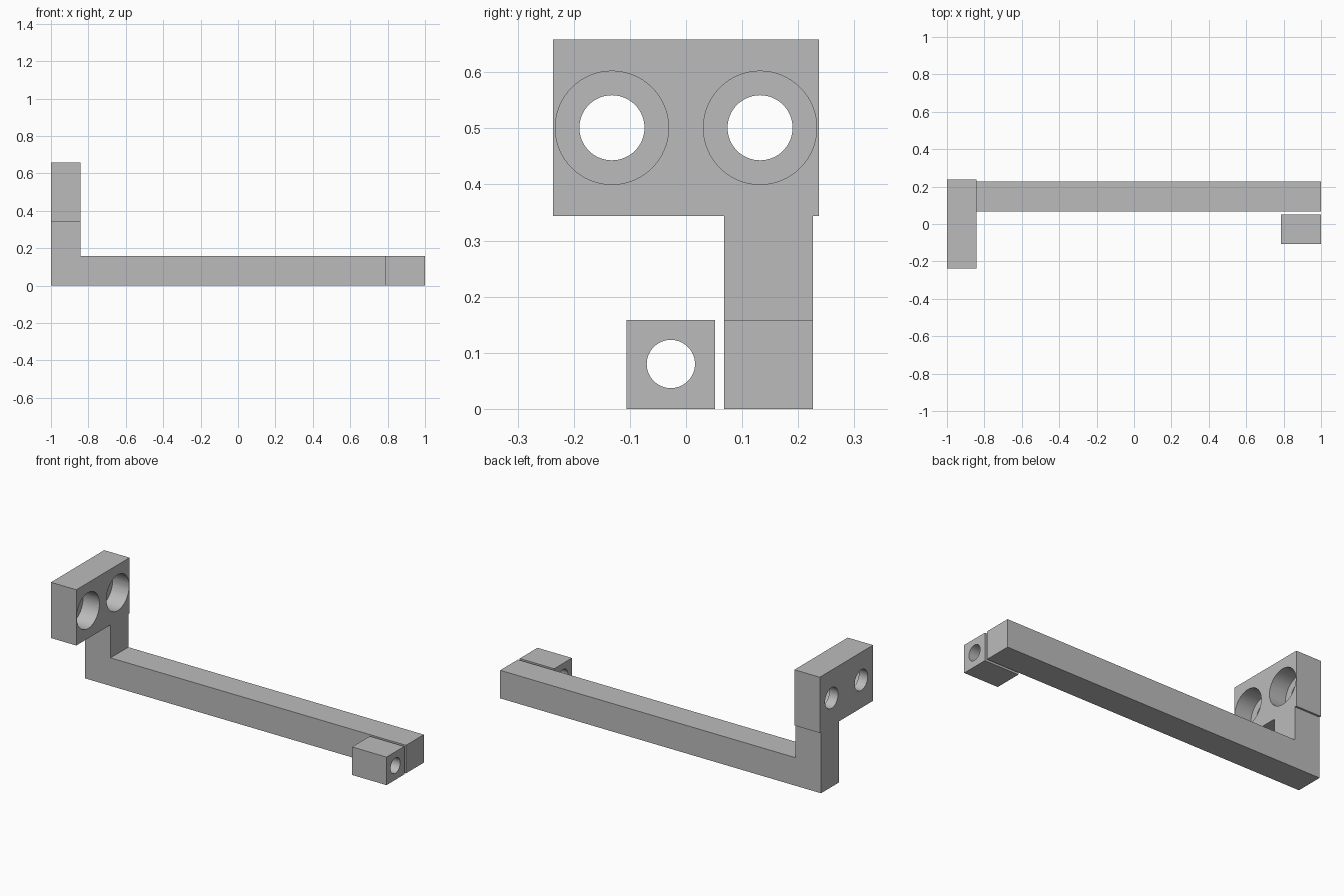
import bpy
import bmesh
import math
from mathutils import Vector

if "Cube" in bpy.data.objects:
    bpy.data.objects.remove(bpy.data.objects["Cube"], do_unlink=True)

# Single grey material
grey = bpy.data.materials.new("plain grey")
grey.use_nodes = True
colour = (0.5, 0.5, 0.5, 1)
grey.diffuse_color = colour
grey.node_tree.nodes["Principled BSDF"].inputs["Base Color"].default_value = colour


def extrude_profile(name, outline, y0, y1):
    """Extrude an x-z outline from y0 to y1."""
    bm = bmesh.new()
    face = bm.faces.new([bm.verts.new((x, y0, z)) for x, z in outline])
    grown = bmesh.ops.extrude_face_region(bm, geom=[face])["geom"]
    verts = [v for v in grown if isinstance(v, bmesh.types.BMVert)]
    bmesh.ops.translate(bm, verts=verts, vec=Vector((0, y1 - y0, 0)))
    bmesh.ops.recalc_face_normals(bm, faces=bm.faces)
    mesh = bpy.data.meshes.new(name)
    bm.to_mesh(mesh)
    bm.free()
    mesh.materials.append(grey)
    obj = bpy.data.objects.new(name, mesh)
    bpy.context.collection.objects.link(obj)
    return obj


def block(name, x0, x1, y0, y1, z0, z1):
    return extrude_profile(name, [(x0, z0), (x1, z0), (x1, z1), (x0, z1)], y0, y1)


def drill(obj, radius, x0, x1, y, z):
    """Cut a round hole along x."""
    bpy.ops.mesh.primitive_cylinder_add(
        vertices=64, radius=radius, depth=x1 - x0,
        location=((x0 + x1) / 2, y, z), rotation=(0, math.pi / 2, 0))
    cutter = bpy.context.object
    cutter.hide_render = True
    cutter.data.materials.append(grey)
    cut = obj.modifiers.new("hole", 'BOOLEAN')
    cut.operation = 'DIFFERENCE'
    cut.solver = 'EXACT'
    cut.object = cutter
    bpy.ops.object.select_all(action='DESELECT')
    obj.select_set(True)
    bpy.context.view_layer.objects.active = obj
    bpy.ops.object.modifier_apply(modifier=cut.name)
    bpy.data.objects.remove(cutter, do_unlink=True)
    bpy.ops.object.shade_smooth_by_angle(angle=math.radians(30))


thick = 0.158
inner = -1 + thick
plate_base = 0.344

# L-shaped bar with its upright post
extrude_profile("arm_and_post", [
    (-1, 0), (1, 0), (1, thick), (inner, thick),
    (inner, plate_base), (-1, plate_base)], 0.068, 0.226)

# Mounting plate with two counterbored holes
plate = block("mounting_plate", -1, inner, -0.237, 0.237, plate_base, 0.658)
for side in (-1, 1):
    drill(plate, 0.101, -0.945, -0.7, side * 0.132, 0.501)
    drill(plate, 0.058, -1.1, -0.7, side * 0.132, 0.501)

# Small separate end block with a through hole
end_block = block("end_block", 0.785, 1, -0.106, 0.052, 0, thick)
drill(end_block, 0.043, 0.7, 1.1, -0.027, 0.08)
